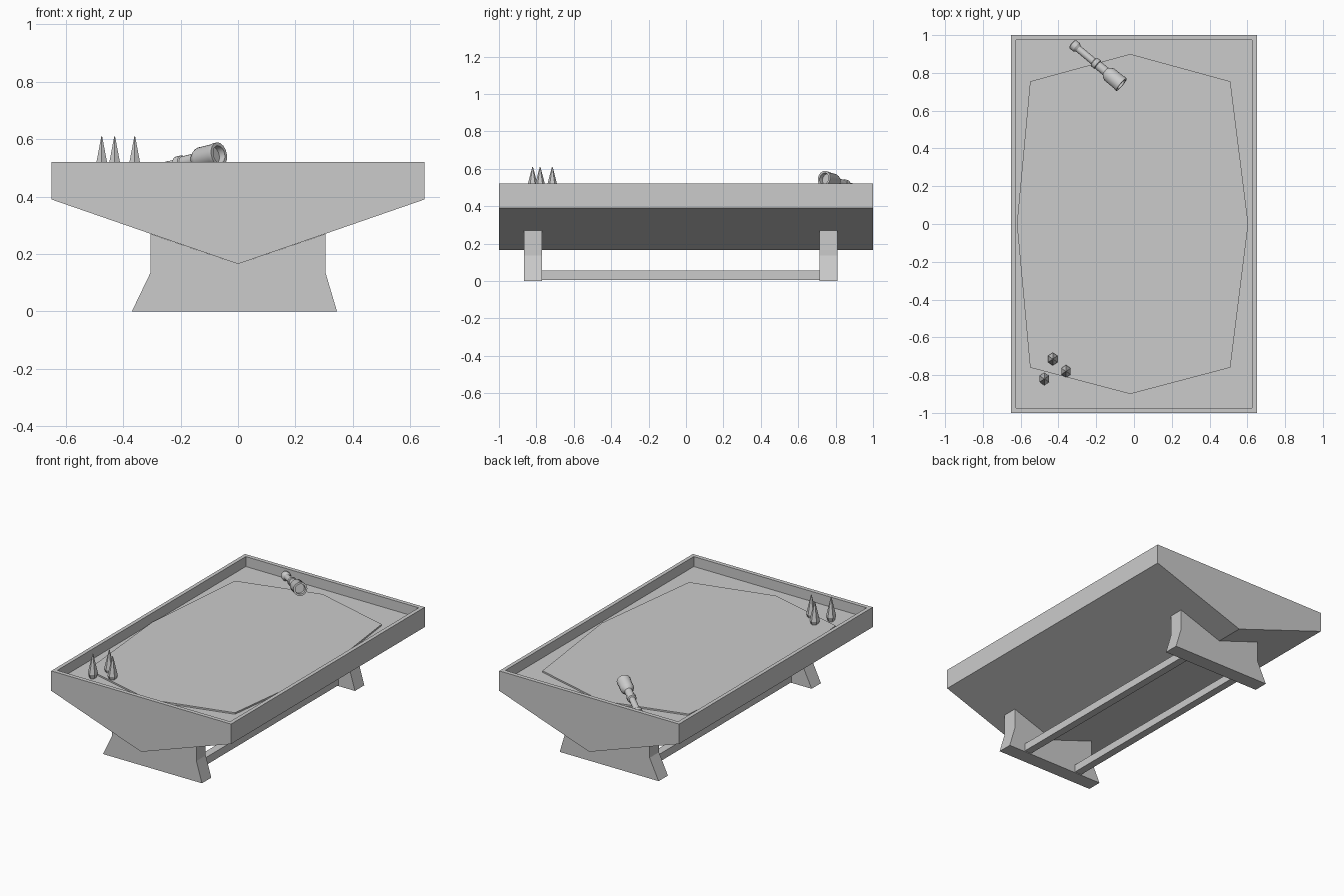
import bpy, bmesh, math
from mathutils import Vector, Matrix

if "Cube" in bpy.data.objects:
    bpy.data.objects.remove(bpy.data.objects["Cube"])


def finish(name, bm):
    bmesh.ops.recalc_face_normals(bm, faces=bm.faces)
    me = bpy.data.meshes.new(name)
    bm.to_mesh(me)
    bm.free()
    ob = bpy.data.objects.new(name, me)
    bpy.context.collection.objects.link(ob)
    return ob


def prism(name, points, offset):
    """Extrude a planar outline along an offset vector."""
    bm = bmesh.new()
    face = bm.faces.new([bm.verts.new(p) for p in points])
    geo = bmesh.ops.extrude_face_region(bm, geom=[face], use_keep_orig=True)
    verts = [g for g in geo["geom"] if isinstance(g, bmesh.types.BMVert)]
    bmesh.ops.translate(bm, verts=verts, vec=offset)
    return finish(name, bm)


def box(name, lo, hi):
    (x0, y0, z0), (x1, y1, z1) = lo, hi
    return prism(name, [(x0, y0, z0), (x1, y0, z0), (x1, y1, z0), (x0, y1, z0)], (0, 0, z1 - z0))


def lathe(name, profile, sides, phase=0.0):
    """Turn (radius, height) pairs around z, with capped ends."""
    bm = bmesh.new()
    rings = []
    for r, h in profile:
        rings.append([bm.verts.new((r * math.cos(phase + math.tau * i / sides),
                                    r * math.sin(phase + math.tau * i / sides), h))
                      for i in range(sides)])
    for a, b in zip(rings, rings[1:]):
        for i in range(sides):
            j = (i + 1) % sides
            bm.faces.new((a[i], a[j], b[j], b[i]))
    bm.faces.new(rings[0])
    bm.faces.new(rings[-1])
    return finish(name, bm)


FLOOR, TOP = 0.455, 0.52

# V-bottomed table body
body = [(-0.65, 0.39), (0, 0.165), (0.65, 0.39), (0.65, FLOOR), (-0.65, FLOOR)]
prism("table_body", [(x, -1, z) for x, z in body], (0, 2, 0))

# Raised rim around the tray
for side, s in (("left", -1), ("right", 1)):
    xs = sorted((s * 0.65, s * 0.625))
    box(f"rim_{side}", (xs[0], -1, FLOOR), (xs[1], 1, TOP))
for side, s in (("front", -1), ("back", 1)):
    ys = sorted((s * 1.0, s * 0.973))
    box(f"rim_{side}", (-0.625, ys[0], FLOOR), (0.625, ys[1], TOP))

# Eight-sided map sheet on the tray floor
sheet = [(-0.02, 0.90), (0.51, 0.755), (0.605, 0), (0.51, -0.76),
         (-0.02, -0.90), (-0.55, -0.76), (-0.62, 0), (-0.55, 0.755)]
prism("map_sheet", [(x, y, FLOOR) for x, y in sheet], (0, 0, 0.01))

# Trestle legs, notched to cradle the body
leg = [(-0.37, 0), (0.345, 0), (0.305, 0.135), (0.305, 0.27),
       (0, 0.165), (-0.305, 0.27), (-0.305, 0.135)]
for side, y in (("front", -0.865), ("back", 0.715)):
    prism(f"{side}_leg", [(x, y, z) for x, z in leg], (0, 0.096, 0))

# Long floor rails joining the legs
for side, s in (("left", -1), ("right", 1)):
    box(f"{side}_rail", (s * 0.2 - 0.025, -0.77, 0.005), (s * 0.2 + 0.025, 0.715, 0.055))

# Pointed markers
for i, (x, y) in enumerate([(-0.43, -0.715), (-0.36, -0.78), (-0.475, -0.82)]):
    m = lathe(f"marker_{i + 1}", [(0.023, 0), (0.034, 0.03), (0.002, 0.155)], 6, math.pi / 2)
    m.location = (x, y, FLOOR)
    m.scale.x = 0.85

# Spyglass lying across the back of the tray
start, end = Vector((-0.328, 0.955, 0.484)), Vector((-0.066, 0.738, 0.547))
axis = end - start
n = axis.length
profile = [(0.014, 0.01), (0.020, 0), (0.028, 0.006), (0.028, 0.03), (0.019, 0.045),
           (0.019, 0.15), (0.028, 0.155), (0.028, 0.178), (0.024, 0.182), (0.024, 0.235),
           (0.036, 0.25), (0.041, 0.262), (0.041, n - 0.02), (0.043, n - 0.015), (0.043, n),
           (0.031, n), (0.031, n - 0.025)]
glass = lathe("spyglass", profile, 16)
glass.matrix_world = Matrix.Translation(start) @ axis.to_track_quat('Z', 'Y').to_matrix().to_4x4()
bpy.ops.object.select_all(action='DESELECT')
glass.select_set(True)
bpy.context.view_layer.objects.active = glass
bpy.ops.object.shade_smooth_by_angle(angle=math.radians(30))
